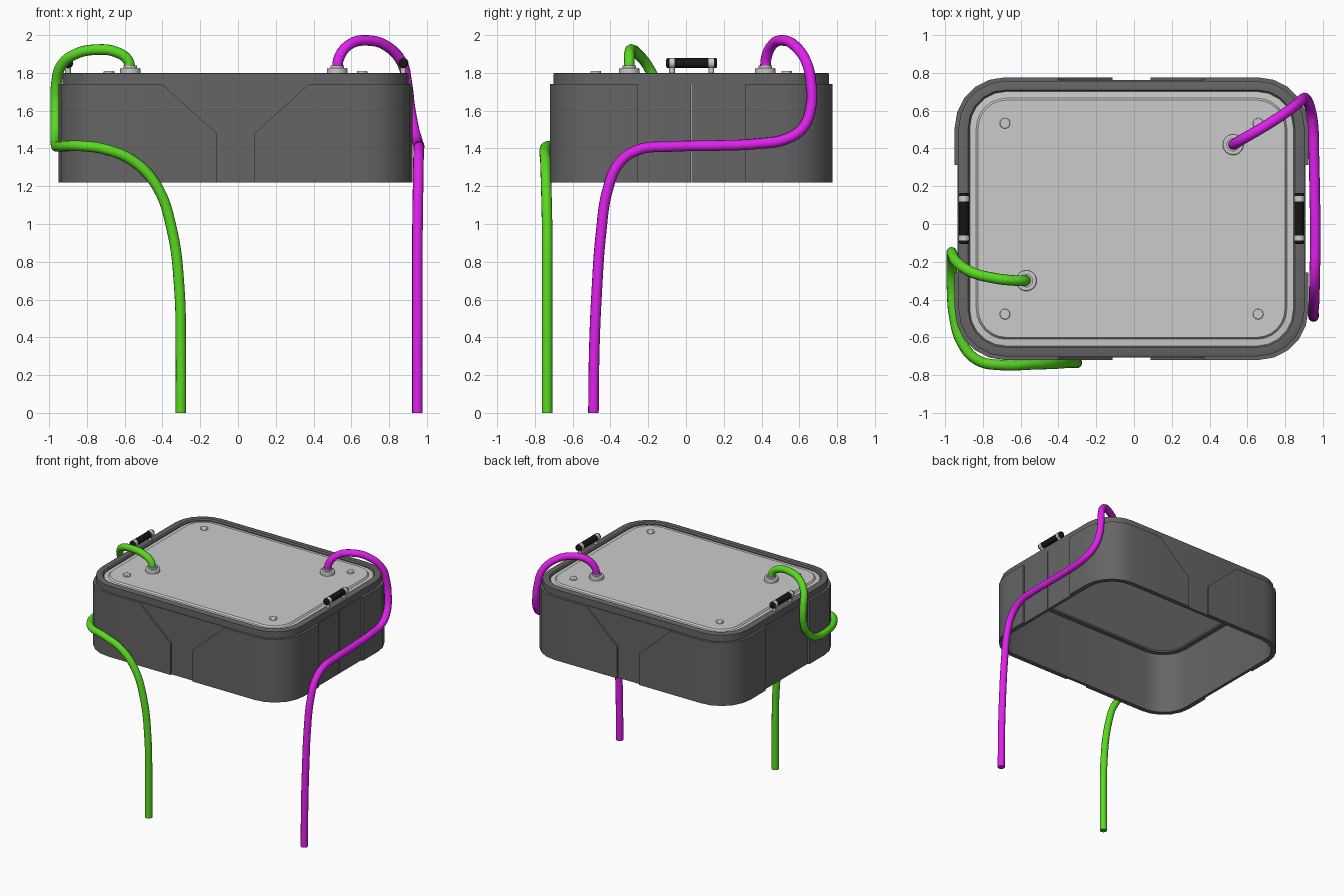
import bpy, bmesh, math
from mathutils import Vector

if "Cube" in bpy.data.objects:
    bpy.data.objects.remove(bpy.data.objects["Cube"])

CX, CY = -0.013, 0.028      # centre of the box
Z0, Z1, Z2 = 1.22, 1.742, 1.80


def material(name, rgb):
    m = bpy.data.materials.new(name)
    m.diffuse_color = (*rgb, 1)
    m.use_nodes = True
    m.node_tree.nodes["Principled BSDF"].inputs["Base Color"].default_value = m.diffuse_color
    return m


DARK = material("dark_grey", (0.13, 0.13, 0.13))
BLACK = material("black", (0.008, 0.008, 0.008))
GREEN = material("green", (0.1, 0.7, 0.015))
PINK = material("magenta", (0.75, 0.015, 0.85))


def finish(obj, mat=None, angle=35):
    if mat:
        obj.data.materials.append(mat)
    bpy.ops.object.select_all(action='DESELECT')
    obj.select_set(True)
    bpy.context.view_layer.objects.active = obj
    bpy.ops.object.shade_smooth_by_angle(angle=math.radians(angle))
    return obj


def mesh_object(name, bm, loc, mat=None):
    bmesh.ops.recalc_face_normals(bm, faces=bm.faces[:])
    me = bpy.data.meshes.new(name)
    bm.to_mesh(me)
    bm.free()
    obj = bpy.data.objects.new(name, me)
    obj.location = loc
    bpy.context.collection.objects.link(obj)
    return finish(obj, mat)


def arc(hx, hy, r, n):
    """Quarter corner from the +x side round to the +y side."""
    return [(hx - r + r * math.cos(a), hy - r + r * math.sin(a))
            for a in (i * math.pi / 2 / n for i in range(n + 1))]


def skin(bm, rows, close):
    """Join rows of vertices; each row is a closed loop."""
    vs = [[bm.verts.new(p) for p in row] for row in rows]
    k = len(vs)
    for i in range(k if close else k - 1):
        a, b = vs[i], vs[(i + 1) % k]
        for j in range(len(a)):
            m = (j + 1) % len(a)
            bm.faces.new((a[j], a[m], b[m], b[j]))
    if not close:
        bm.faces.new(vs[0])
        bm.faces.new(vs[-1])


def loft(name, rings, n, close=False, mat=None):
    """Rounded rectangles (hx, hy, r, z) joined in order."""
    bm = bmesh.new()
    rows = []
    for hx, hy, r, z in rings:
        q = arc(hx, hy, r, n)
        pts = q + [(-x, y) for x, y in q[::-1]] + [(-x, -y) for x, y in q] + [(x, -y) for x, y in q[::-1]]
        rows.append([(x, y, z) for x, y in pts])
    skin(bm, rows, close)
    return mesh_object(name, bm, (CX, CY, 0), mat)


def corner_wall(name, hx, hy, r, t, y_end, x_ends):
    """Upright quarter wall, mirrored to all four corners; x_ends = (x, top z)."""
    outer, inner = arc(hx, hy, r, 5), arc(hx - t, hy - t, r - t, 5)
    cols = [((hx, y_end), (hx - t, y_end), Z1)]
    cols += [(o, i, Z1) for o, i in zip(outer, inner)]
    cols += [((x, hy), (x, hy - t), z) for x, z in x_ends]
    bm = bmesh.new()
    skin(bm, [[(*o, Z0), (*o, z), (*i, z), (*i, Z0)] for o, i, z in cols], False)
    obj = mesh_object(name, bm, (CX, CY, 0), DARK)
    mod = obj.modifiers.new("mirror", 'MIRROR')
    mod.use_axis = (True, True, False)
    mod.use_mirror_merge = False
    return obj


def cylinder(name, p, q, r, n=20, mat=None, bevel=0):
    p, q = Vector(p), Vector(q)
    bpy.ops.mesh.primitive_cylinder_add(vertices=n, radius=r, depth=(q - p).length, location=(p + q) / 2)
    obj = bpy.context.object
    obj.name = name
    obj.rotation_euler = (q - p).to_track_quat('Z', 'Y').to_euler()
    if bevel:
        b = obj.modifiers.new("bevel", 'BEVEL')
        b.width, b.segments = bevel, 2
    return finish(obj, mat)


def hose(name, pts, mat):
    cu = bpy.data.curves.new(name, 'CURVE')
    cu.dimensions = '3D'
    cu.bevel_depth, cu.bevel_resolution, cu.use_fill_caps = 0.028, 4, True
    cu.resolution_u = 6
    sp = cu.splines.new('BEZIER')
    sp.bezier_points.add(len(pts) - 1)
    for b, p in zip(sp.bezier_points, pts):
        b.co = p
        b.handle_left_type = b.handle_right_type = 'AUTO'
    obj = bpy.data.objects.new(name, cu)
    bpy.context.collection.objects.link(obj)
    bpy.ops.object.select_all(action='DESELECT')
    obj.select_set(True)
    bpy.context.view_layer.objects.active = obj
    bpy.ops.object.convert(target='MESH')
    finish(bpy.context.object, mat, 50)


# Hollow wall and the raised corner panels with slanted ends
corner_wall("box_wall", 0.921, 0.734, 0.25, 0.025, 0.001, [(0.001, Z1)])
corner_wall("corner_panel", 0.936, 0.748, 0.265, 0.0155, 0.285, [(0.39, Z1), (0.10, 1.48)])

# Top rim and lid
loft("top_rim", [(0.916, 0.729, 0.25, Z1), (0.916, 0.729, 0.25, Z2 - 0.004), (0.905, 0.718, 0.24, Z2),
                 (0.865, 0.682, 0.2, Z2), (0.856, 0.673, 0.19, Z2 - 0.01), (0.856, 0.673, 0.19, Z1)],
     5, True, DARK)
loft("lid", [(0.857, 0.674, 0.19, 1.755), (0.857, 0.674, 0.19, 1.782),
             (0.822, 0.638, 0.16, 1.785), (0.812, 0.628, 0.15, 1.797)], 6)

# Lid bolts
for sx in (-1, 1):
    for sy in (-1, 1):
        x, y = CX + 0.67 * sx, CY + 0.505 * sy
        cylinder("lid_bolt", (x, y, 1.785), (x, y, 1.81), 0.028, 16, None, 0.004)

# Handles with posts and collars
for x in (-0.9, 0.875):
    y = 0.03
    cylinder("handle_grip", (x, y - 0.135, 1.852), (x, y + 0.135, 1.852), 0.026, 16, BLACK, 0.008)
    for s in (-1, 1):
        cylinder("handle_post", (x, y + s * 0.104, 1.79), (x, y + s * 0.104, 1.85), 0.015, 12)
        cylinder("handle_collar", (x, y + s * 0.09, 1.852), (x, y + s * 0.118, 1.852), 0.028, 16)

# Hose fittings
for x, y in ((-0.57, -0.30), (0.525, 0.42)):
    cylinder("hose_flange", (x, y, 1.79), (x, y, 1.826), 0.055, 24, None, 0.006)
    cylinder("hose_socket", (x, y, 1.82), (x, y, 1.84), 0.036, 20)

# Hoses
hose("green_hose", [(-0.57, -0.30, 1.81), (-0.585, -0.30, 1.87), (-0.65, -0.298, 1.912), (-0.75, -0.285, 1.923),
                    (-0.86, -0.255, 1.9), (-0.935, -0.205, 1.84), (-0.962, -0.16, 1.74), (-0.965, -0.155, 1.62),
                    (-0.965, -0.21, 1.50), (-0.964, -0.33, 1.425), (-0.95, -0.50, 1.41), (-0.91, -0.63, 1.412),
                    (-0.83, -0.72, 1.413), (-0.70, -0.747, 1.395), (-0.55, -0.744, 1.33), (-0.43, -0.74, 1.20),
                    (-0.35, -0.735, 0.97), (-0.31, -0.735, 0.65), (-0.303, -0.735, 0.35), (-0.303, -0.735, 0)], GREEN)
hose("magenta_hose", [(0.525, 0.42, 1.81), (0.535, 0.425, 1.88), (0.59, 0.458, 1.95), (0.68, 0.51, 1.972),
                      (0.79, 0.58, 1.94), (0.87, 0.64, 1.85), (0.895, 0.663, 1.74), (0.91, 0.662, 1.62),
                      (0.93, 0.62, 1.51), (0.947, 0.53, 1.45), (0.952, 0.38, 1.425), (0.957, 0.15, 1.415),
                      (0.96, -0.08, 1.41), (0.957, -0.26, 1.39), (0.955, -0.355, 1.32), (0.953, -0.415, 1.18),
                      (0.95, -0.45, 0.95), (0.95, -0.472, 0.65), (0.95, -0.485, 0.35), (0.95, -0.49, 0)], PINK)
